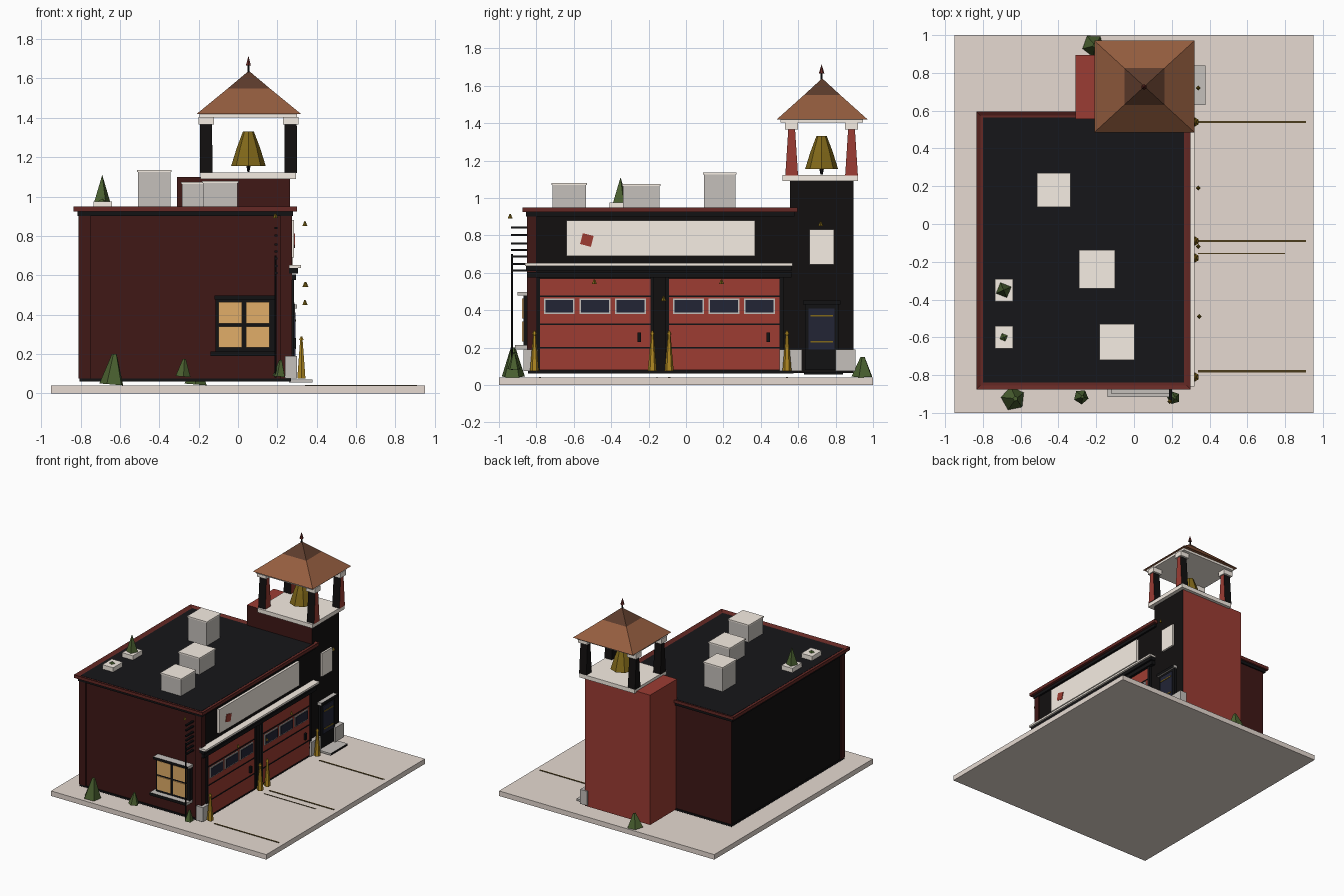
import bpy, bmesh, math
from mathutils import Matrix, Vector

if "Cube" in bpy.data.objects:
    bpy.data.objects.remove(bpy.data.objects["Cube"])

COL = {"brick": (0.33, 0.045, 0.033), "shade": (0.05, 0.009, 0.008), "black": (0.006, 0.005, 0.005),
       "red": (0.34, 0.046, 0.032), "cornice": (0.13, 0.022, 0.018), "dark": (0.006, 0.006, 0.007),
       "slate": (0.008, 0.008, 0.010), "stone": (0.92, 0.85, 0.77), "metal": (0.56, 0.53, 0.50),
       "copper": (0.30, 0.11, 0.05), "copper_dark": (0.11, 0.045, 0.025),
       "gold": (0.42, 0.24, 0.015), "bronze": (0.22, 0.14, 0.01), "line": (0.07, 0.045, 0.012),
       "leaf": (0.07, 0.12, 0.03), "amber": (0.75, 0.42, 0.14), "glass": (0.016, 0.018, 0.036),
       "ground": (0.79, 0.70, 0.64)}
MATS = {}
for key, rgb in COL.items():
    MATS[key] = bpy.data.materials.new(key)
    MATS[key].diffuse_color = (*rgb, 1)


def finish(name, bm, col, sides=None):
    """Make the object; sides maps a direction such as '+x' to another colour."""
    bmesh.ops.recalc_face_normals(bm, faces=bm.faces)
    bm.normal_update()
    extra = sorted(set((sides or {}).values()))
    for f in bm.faces:
        axis = max(range(3), key=lambda i: abs(f.normal[i]))
        tag = ("+" if f.normal[axis] > 0 else "-") + "xyz"[axis]
        if sides and tag in sides:
            f.material_index = 1 + extra.index(sides[tag])
    me = bpy.data.meshes.new(name)
    bm.to_mesh(me)
    bm.free()
    for c in [col] + extra:
        me.materials.append(MATS[c])
    ob = bpy.data.objects.new(name, me)
    bpy.context.collection.objects.link(ob)
    return ob


def box(name, x, y, z, col, taper=(1, 1), recess=None, tilt=0, sides=None):
    """Box from (min, max) ranges; optional tapered top, recessed top, tilt about x."""
    bm = bmesh.new()
    bmesh.ops.create_cube(bm, size=1)
    for v in bm.verts:
        if v.co.z > 0:
            v.co.x *= taper[0]
            v.co.y *= taper[1]
    size = Vector((x[1] - x[0], y[1] - y[0], z[1] - z[0]))
    mid = Vector((x[0] + x[1], y[0] + y[1], z[0] + z[1])) / 2
    bmesh.ops.scale(bm, vec=size, verts=bm.verts)
    if recess:
        top = [f for f in bm.faces if f.calc_center_median().z > size.z * 0.49]
        bmesh.ops.inset_region(bm, faces=top, thickness=recess[0])
        bmesh.ops.translate(bm, vec=(0, 0, -recess[1]), verts=top[0].verts)
    bm.transform(Matrix.Translation(mid) @ Matrix.Rotation(tilt, 4, 'X'))
    return finish(name, bm, col, sides)


def cone(name, loc, r1, r2, h, sides, col, turn=0.0, lean=0.0):
    """Cone or frustum standing on loc."""
    bm = bmesh.new()
    bmesh.ops.create_cone(bm, cap_ends=True, segments=sides, radius1=r1, radius2=r2, depth=h)
    bm.transform(Matrix.Translation(loc) @ Matrix.Rotation(lean, 4, 'Y') @
                 Matrix.Rotation(turn, 4, 'Z') @ Matrix.Translation((0, 0, h / 2)))
    return finish(name, bm, col)


# Ground slab and driveway lines
box("ground_slab", (-0.95, 0.95), (-1, 1), (0, 0.04), "ground")
for y in (0.54, -0.09, -0.78):
    box("driveway_line", (0.34, 0.91), (y - 0.006, y + 0.006), (0.04, 0.043), "line")
box("driveway_joint", (0.34, 0.80), (-0.158, -0.153), (0.04, 0.043), "line")

# Main hall, cornice and recessed flat roof
box("hall_walls", (-0.80, 0.265), (-0.84, 0.57), (0.065, 0.92), "black",
    sides={"-y": "shade", "+y": "shade"})
box("hall_base_trim", (-0.805, 0.27), (-0.845, 0.575), (0.06, 0.075), "dark")
box("cornice_lower", (-0.815, 0.28), (-0.855, 0.58), (0.90, 0.925), "dark")
box("cornice_upper", (-0.835, 0.30), (-0.875, 0.595), (0.925, 0.95), "cornice", recess=(0.03, 0.012))
box("roof_surface", (-0.80, 0.265), (-0.84, 0.565), (0.93, 0.94), "slate")
for x in (-0.79, 0.235):
    box("corner_pilaster", (x - 0.02, x + 0.04), (-0.85, -0.80), (0.075, 0.90), "shade")

# Rooftop units with lids, and planters
for x, y, w, d, top in ((-0.425, 0.18, 0.165, 0.17, 1.135), (-0.195, -0.24, 0.18, 0.195, 1.075),
                        (-0.09, -0.625, 0.175, 0.18, 1.08)):
    box("roof_unit", (x - w / 2, x + w / 2), (y - d / 2, y + d / 2), (0.938, top - 0.01), "metal")
    box("roof_unit_lid", (x - w / 2 - 0.005, x + w / 2 + 0.005),
        (y - d / 2 - 0.005, y + d / 2 + 0.005), (top - 0.01, top), "stone")
for y, h, r in ((-0.35, 0.14, 0.045), (-0.60, 0.02, 0.03)):
    box("roof_planter", (-0.735, -0.64), (y - 0.06, y + 0.06), (0.938, 0.975), "stone")
    cone("roof_plant", (-0.69, y, 0.97), r, 0, h, 4, "leaf", 0.4)

# Garage doors with seams, windows and handles
for y0 in (-0.78, -0.09):
    y1 = y0 + 0.59
    box("garage_door", (0.26, 0.28), (y0, y1), (0.08, 0.57), "red")
    for z in (0.20, 0.325, 0.475):
        box("door_seam", (0.27, 0.283), (y0, y1), (z - 0.004, z + 0.004), "dark")
    for k in range(3):
        a = y0 + 0.02 + k * 0.19
        box("door_window_frame", (0.27, 0.287), (a, a + 0.165), (0.378, 0.462), "metal")
        box("door_window_glass", (0.275, 0.29), (a + 0.008, a + 0.157), (0.386, 0.454), "glass")
    box("door_handle", (0.275, 0.295), (y1 - 0.07, y1 - 0.05), (0.23, 0.28), "dark")
    for y in (y0 - 0.01, y1 + 0.01):
        box("door_jamb", (0.26, 0.285), (y - 0.01, y + 0.01), (0.08, 0.58), "dark")

# Band, ledge and sign board over the doors
box("door_band", (0.26, 0.295), (-0.85, 0.565), (0.575, 0.605), "dark")
box("ledge_underside", (0.26, 0.305), (-0.855, 0.565), (0.61, 0.637), "dark")
box("door_ledge", (0.26, 0.32), (-0.86, 0.57), (0.637, 0.652), "stone")
box("sign_board", (0.26, 0.285), (-0.64, 0.37), (0.69, 0.88), "stone")
box("sign_badge", (0.28, 0.29), (-0.56, -0.50), (0.745, 0.805), "red", tilt=-0.25)

# Stone base blocks and tapered bollards
for y0, y1 in ((-0.87, -0.79), (0.50, 0.62), (0.80, 0.905)):
    box("base_block", (0.24, 0.30), (y0, y1), (0.075, 0.19), "metal")
for y in (-0.81, -0.18, -0.09, 0.54):
    cone("bollard", (0.322, y, 0.075), 0.024, 0.007, 0.20, 6, "gold")
    cone("bollard_cap", (0.322, y, 0.27), 0.014, 0.004, 0.02, 6, "gold")

# Side window with four amber panes
box("side_window_frame", (-0.115, 0.185), (-0.87, -0.83), (0.21, 0.48), "dark")
for x in (-0.10, 0.04):
    for z in (0.232, 0.355):
        box("side_window_pane", (x, x + 0.12), (-0.878, -0.86), (z, z + 0.108), "amber")
box("side_window_sill", (-0.14, 0.185), (-0.915, -0.83), (0.19, 0.213), "metal", sides={"-y": "dark"})
box("side_window_lintel", (-0.12, 0.19), (-0.90, -0.83), (0.477, 0.497), "metal", sides={"-y": "dark"})

# Side pole with wall brackets
cone("side_pole", (0.19, -0.93, 0.08), 0.006, 0.006, 0.62, 6, "dark")
for z in (0.61, 0.645, 0.685, 0.72, 0.755, 0.80, 0.84):
    box("pole_bracket", (0.185, 0.20), (-0.935, -0.83), (z - 0.004, z + 0.006), "dark")

# Small wall lamps
for x, y, z in ((0.34, 0.72, 0.85), (0.34, 0.19, 0.54), (0.34, -0.12, 0.45), (0.345, -0.49, 0.54),
                (0.19, -0.94, 0.89)):
    cone("wall_lamp", (x, y, z), 0.013, 0.003, 0.025, 4, "bronze")

# Tower body, entrance and window
box("tower_body", (-0.31, 0.265), (0.555, 0.895), (0.065, 1.10), "brick",
    sides={"+x": "black", "-y": "shade"})
box("tower_window", (0.26, 0.28), (0.66, 0.79), (0.645, 0.83), "stone")
box("entrance_frame", (0.26, 0.285), (0.635, 0.815), (0.08, 0.43), "dark")
box("entrance_door", (0.27, 0.292), (0.655, 0.795), (0.19, 0.41), "glass")
for z in (0.23, 0.37):
    box("entrance_trim", (0.28, 0.296), (0.665, 0.785), (z - 0.004, z + 0.004), "bronze")
box("entrance_lintel", (0.26, 0.30), (0.625, 0.825), (0.43, 0.452), "metal", sides={"+x": "dark"})
box("entrance_step", (0.26, 0.378), (0.63, 0.84), (0.055, 0.07), "metal", sides={"+x": "dark"})

# Belfry: platform, columns, beams, two-band pyramid roof
CX, CY = 0.053, 0.725
box("belfry_platform", (-0.19, 0.295), (0.515, 0.92), (1.09, 1.122), "stone")
for sx in (-1, 1):
    for sy in (-1, 1):
        x, y = CX + sx * 0.215, CY + sy * 0.16
        box("belfry_column", (x - 0.032, x + 0.032), (y - 0.034, y + 0.034), (1.12, 1.385),
            "black", taper=(0.95, 0.5), sides={"+x": "brick"})
        box("column_capital", (x - 0.04, x + 0.04), (y - 0.035, y + 0.035), (1.365, 1.405), "stone")
box("belfry_ceiling", (-0.195, 0.30), (0.505, 0.945), (1.402, 1.42), "stone")
for name, z, h, r1, r2, col in (("belfry_roof_lower", 1.42, 0.13, 1, 0.4, "copper"),
                                ("belfry_roof_upper", 1.55, 0.087, 0.4, 0.01, "copper_dark")):
    roof = cone(name, (0, 0, 0), r1 * math.sqrt(0.5), r2 * math.sqrt(0.5), h, 4, col, math.pi / 4)
    roof.data.transform(Matrix.Translation((0.055, 0.728, z)) @ Matrix.Diagonal((0.53, 0.485, 1, 1)))
cone("finial_stem", (CX, CY, 1.625), 0.006, 0.005, 0.05, 6, "dark")
cone("finial_tip", (CX, CY, 1.665), 0.015, 0.0, 0.05, 6, "cornice")

# Bell with clapper
cone("bell", (CX, CY, 1.155), 0.088, 0.06, 0.09, 8, "bronze")
cone("bell_crown", (CX, CY, 1.245), 0.06, 0.028, 0.085, 8, "bronze")
cone("bell_clapper", (CX, CY, 1.125), 0.006, 0.014, 0.04, 6, "dark")

# Low-poly shrubs
for x, y, z, r, h, t in ((-0.64, -0.925, 0.045, 0.065, 0.155, 0.2), (-0.28, -0.915, 0.085, 0.04, 0.09, 0.7),
                         (0.21, -0.92, 0.085, 0.035, 0.085, 0.3), (-0.215, 0.945, 0.045, 0.06, 0.105, 0.6)):
    cone("shrub", (x, y, z), r, r * 0.2, h, 5, "leaf", t, 0.08)

for m in bpy.data.materials:
    if m.users and not m.is_grease_pencil:
        m.use_nodes = True
        m.node_tree.nodes["Principled BSDF"].inputs["Base Color"].default_value = m.diffuse_color
